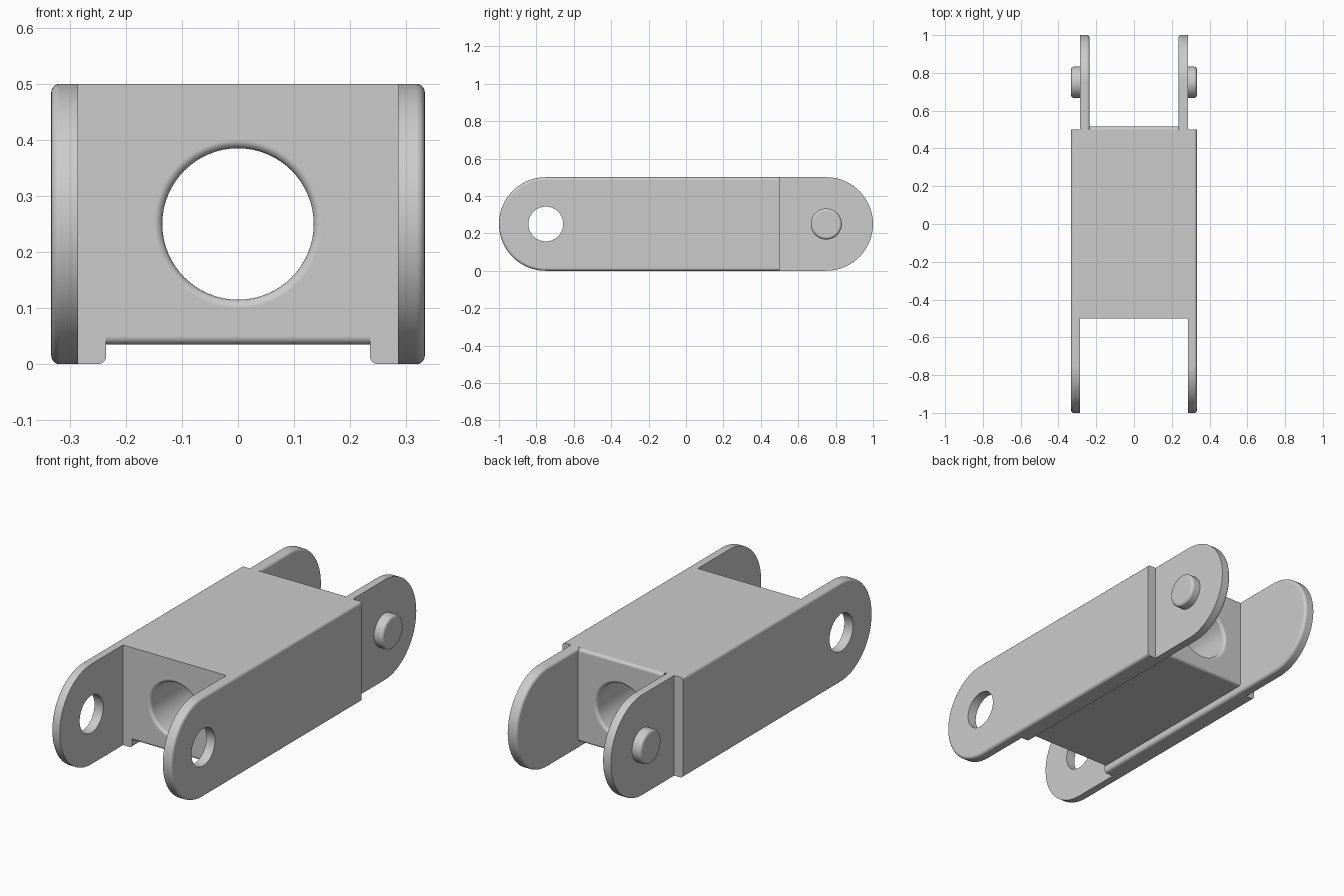
import bpy
import bmesh
from math import sin, cos, pi

cube = bpy.data.objects.get("Cube")
if cube:
    bpy.data.objects.remove(cube, do_unlink=True)

ROUND = 0.015
HALF_H = 0.25            # half the height, also the end radius
X_OUT, X_MID, X_IN = 0.333, 0.285, 0.235
BODY_END, EYE = 0.5, 0.75
FLOOR, BACK = 0.035, 0.515

steel = bpy.data.materials.new("plain grey")
steel.use_nodes = True
steel.diffuse_color = (0.6, 0.6, 0.6, 1)
steel.node_tree.nodes["Principled BSDF"].inputs["Base Color"].default_value = (0.6, 0.6, 0.6, 1)


def near(a, b):
    return abs(a - b) < 1e-4


def prism(name, outline, x0, x1, rule=None):
    """Extrude a (y, z) outline from x0 to x1 and round the edges picked by rule."""
    bm = bmesh.new()
    face = bm.faces.new([bm.verts.new((x0, y, z)) for y, z in outline])
    ext = bmesh.ops.extrude_face_region(bm, geom=[face])["geom"]
    moved = [v for v in ext if isinstance(v, bmesh.types.BMVert)]
    bmesh.ops.translate(bm, verts=moved, vec=(x1 - x0, 0, 0))
    bmesh.ops.recalc_face_normals(bm, faces=bm.faces[:])
    if rule:
        edges = [e for e in bm.edges if rule(e.verts[0].co, e.verts[1].co)]
        bmesh.ops.bevel(bm, geom=edges, offset=ROUND, segments=5, profile=0.5,
                        affect='EDGES', clamp_overlap=True)
    return finish(name, bm)


def finish(name, bm):
    mesh = bpy.data.meshes.new(name)
    bm.to_mesh(mesh)
    bm.free()
    mesh.materials.append(steel)
    obj = bpy.data.objects.new(name, mesh)
    bpy.context.collection.objects.link(obj)
    return obj


def box(y0, y1, z0, z1):
    return [(y0, z0), (y1, z0), (y1, z1), (y0, z1)]


def circle(y, radius, n=64):
    return [(y + radius * cos(2 * pi * i / n), HALF_H + radius * sin(2 * pi * i / n))
            for i in range(n)]


def tongue(y_flat, y_eye, n=48):
    """Flat at one end, half round about the eye at the other."""
    d = 1 if y_eye > y_flat else -1
    arc = [(y_eye + d * HALF_H * cos(a), HALF_H + HALF_H * sin(a))
           for a in (pi * i / n - pi / 2 for i in range(n + 1))]
    return [(y_flat, 0)] + arc + [(y_flat, 2 * HALF_H)]


def combine(base, tool, operation):
    mod = base.modifiers.new("join", 'BOOLEAN')
    mod.operation, mod.solver, mod.object = operation, 'EXACT', tool
    tool.hide_render = True
    bpy.ops.object.select_all(action='DESELECT')
    bpy.context.view_layer.objects.active = base
    base.select_set(True)
    bpy.ops.object.modifier_apply(modifier=mod.name)
    bpy.data.objects.remove(tool, do_unlink=True)


def smooth(obj):
    bpy.ops.object.select_all(action='DESELECT')
    bpy.context.view_layer.objects.active = obj
    obj.select_set(True)
    bpy.ops.object.shade_smooth_by_angle(angle=pi / 6)
    obj.modifiers.new("even shading", 'WEIGHTED_NORMAL').keep_sharp = True


# Central block, with softened back edges and front lower edge
def block_edges(a, b):
    if not near(a.y, b.y) or not near(a.z, b.z):
        return False
    return near(a.y, BACK) or near(a.z, FLOOR)


body = prism("link_body", box(-BODY_END, BACK, FLOOR, 2 * HALF_H), -X_IN, X_IN, block_edges)

pins = []
for side, s in (("left", 1), ("right", -1)):
    # Rail beside the recessed underside
    rail = prism(side + "_rail", box(-BODY_END, BODY_END, 0, 2 * HALF_H), s * X_IN, s * X_MID,
                 lambda a, b: all(near(v.x, s * X_IN) and near(v.z, 0) for v in (a, b)))
    # Outer plate with the front eye
    plate = prism(side + "_plate", tongue(BODY_END, -EYE), s * X_MID, s * X_OUT,
                  lambda a, b: near(a.x, s * X_OUT) and near(b.x, s * X_OUT)
                  and not (near(a.y, BODY_END) and near(b.y, BODY_END)))
    # Inner ear at the back
    ear = prism(side + "_ear", tongue(BODY_END, EYE), s * X_IN, s * X_MID,
                lambda a, b: near(a.x, s * X_IN) and near(b.x, s * X_IN)
                and not (near(a.y, BODY_END) and near(b.y, BODY_END)))
    for part in (rail, plate, ear):
        combine(body, part, 'UNION')
    # Pin on the ear
    pins.append(prism(side + "_pin", circle(EYE, 0.083), s * (X_MID - 0.005), s * X_OUT,
                      lambda a, b: near(a.x, s * X_OUT) and near(b.x, s * X_OUT)))

# Eye holes through both front plates
combine(body, prism("eye_cutter", circle(-EYE, 0.093), -0.5, 0.5), 'DIFFERENCE')

# Long bore with rounded mouths
BORE = 0.135
quarter = [pi / 2 * i / 5 for i in range(6)]
mouth = [(ROUND * (1 - sin(a)), BORE + ROUND * (1 - cos(a))) for a in reversed(quarter)]
profile = [(-BODY_END - 0.1, BORE + ROUND)]
profile += [(-BODY_END + d, r) for d, r in mouth]
profile += [(BACK - d, r) for d, r in reversed(mouth)]
profile += [(BACK + 0.1, BORE + ROUND)]
bm = bmesh.new()
N = 64
rings = [[bm.verts.new((r * cos(2 * pi * i / N), y, HALF_H + r * sin(2 * pi * i / N)))
          for i in range(N)] for y, r in profile]
for low, high in zip(rings, rings[1:]):
    for i in range(N):
        j = (i + 1) % N
        bm.faces.new((low[i], low[j], high[j], high[i]))
bm.faces.new(rings[0])
bm.faces.new(rings[-1])
bmesh.ops.recalc_face_normals(bm, faces=bm.faces[:])
combine(body, finish("bore_cutter", bm), 'DIFFERENCE')

for obj in [body] + pins:
    smooth(obj)
